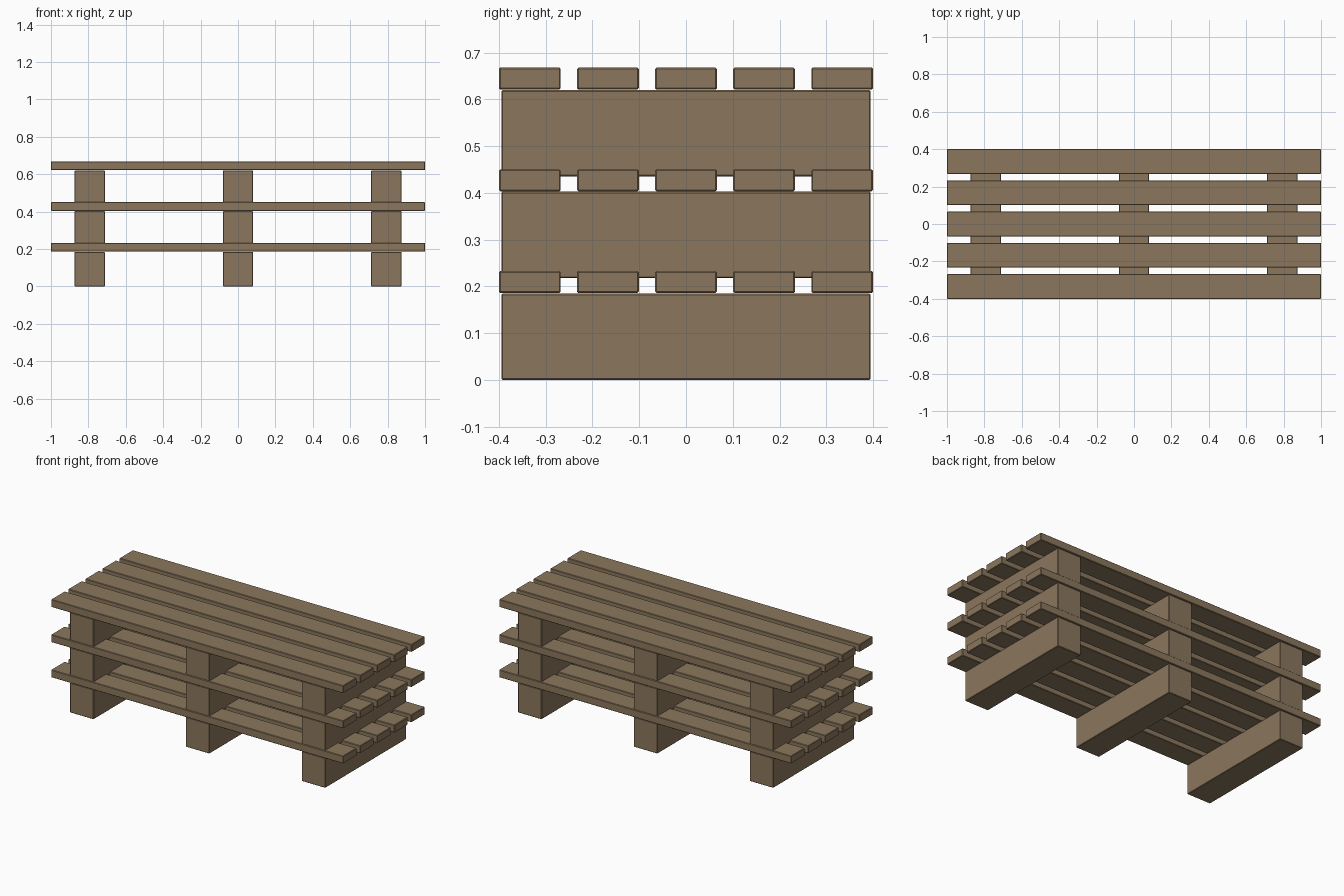
import bpy

if "Cube" in bpy.data.objects:
    bpy.data.objects.remove(bpy.data.objects["Cube"])

wood = bpy.data.materials.new("wood")
wood.diffuse_color = (0.26, 0.185, 0.11, 1)
wood.use_nodes = True
wood.node_tree.nodes["Principled BSDF"].inputs["Base Color"].default_value = wood.diffuse_color


def timber(name, center, size, bevel=0.003):
    """Box with a small flat chamfer on every edge."""
    bpy.ops.mesh.primitive_cube_add(size=1, location=center)
    ob = bpy.context.object
    ob.name = name
    ob.scale = size
    bpy.ops.object.transform_apply(location=False, rotation=False, scale=True)
    ob.data.materials.append(wood)
    mod = ob.modifiers.new("chamfer", "BEVEL")
    mod.width = bevel
    mod.segments = 1
    return ob


TIER = 0.2175      # height step between stacked pallets
BLOCK_H = 0.185
SLAT_BOTTOM, SLAT_TOP = 0.186, 0.233

for tier in range(3):
    z = tier * TIER
    # Three bearers across the depth, slightly sunk between the slats below
    for i in range(3):
        timber(f"bearer_{tier + 1}_{i + 1}", ((i - 1) * 0.793, 0, z + BLOCK_H / 2),
               (0.162, 0.79, BLOCK_H))
    # Five long deck slats
    for j in range(5):
        timber(f"deck_slat_{tier + 1}_{j + 1}",
               (0, (j - 2) * 0.167, z + (SLAT_BOTTOM + SLAT_TOP) / 2),
               (2.0, 0.132, SLAT_TOP - SLAT_BOTTOM))
